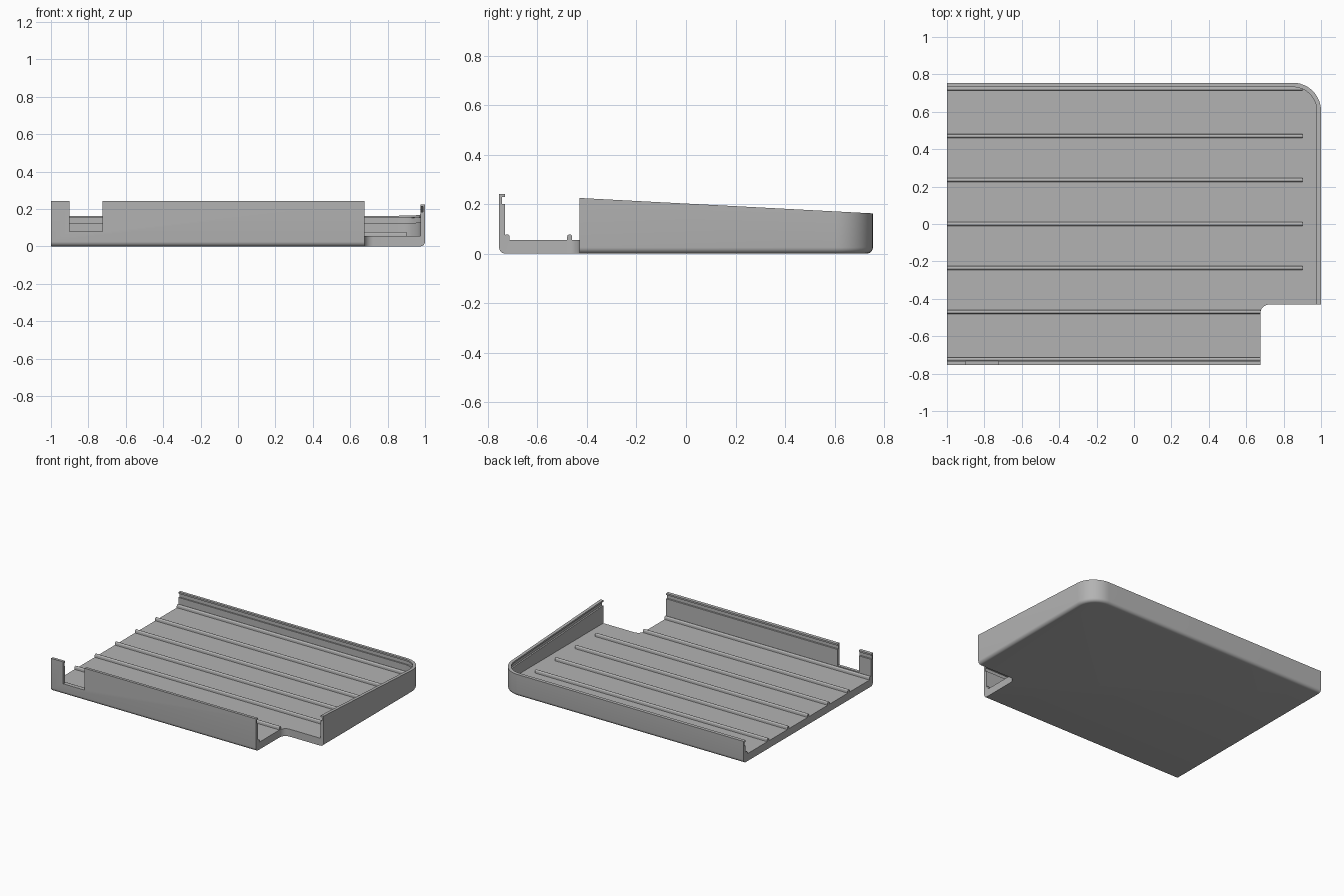
import bpy, bmesh
from math import sin, cos, pi

cube = bpy.data.objects.get("Cube")
if cube:
    bpy.data.objects.remove(cube, do_unlink=True)

HALF_Y, CORNER, FILLET = 0.755, 0.15, 0.025
FLOOR, WALL, GROOVE = 0.055, 0.023, 0.012

grey = bpy.data.materials.new("plain_grey")
grey.use_nodes = True
colour = (0.45, 0.45, 0.45, 1)
grey.diffuse_color = colour
grey.node_tree.nodes["Principled BSDF"].inputs["Base Color"].default_value = colour


def make_object(name, bm):
    bmesh.ops.recalc_face_normals(bm, faces=bm.faces)
    mesh = bpy.data.meshes.new(name)
    bm.to_mesh(mesh)
    bm.free()
    obj = bpy.data.objects.new(name, mesh)
    bpy.context.collection.objects.link(obj)
    mesh.materials.append(grey)
    return obj


def prism(name, points, offset):
    """Extrude a closed outline along an offset."""
    bm = bmesh.new()
    face = bm.faces.new([bm.verts.new(p) for p in points])
    new = bmesh.ops.extrude_face_region(bm, geom=[face])["geom"]
    bmesh.ops.translate(bm, vec=offset, verts=[v for v in new if isinstance(v, bmesh.types.BMVert)])
    return make_object(name, bm)


def select_only(obj):
    bpy.ops.object.select_all(action="DESELECT")
    obj.select_set(True)
    bpy.context.view_layer.objects.active = obj


def cut(obj, cutter):
    cutter.hide_render = True
    mod = obj.modifiers.new("cut", "BOOLEAN")
    mod.operation, mod.solver, mod.object = "DIFFERENCE", "EXACT", cutter
    select_only(obj)
    bpy.ops.object.modifier_apply(modifier=mod.name)
    bpy.data.objects.remove(cutter, do_unlink=True)


def rim(y):
    """Height of the sloping rim."""
    return 0.202 - 0.0525 * y


def path(inset):
    """U-shaped outline, open on the left, with round right corners."""
    r, cx, cy = CORNER - inset, 1 - CORNER, HALF_Y - CORNER
    arc = [i * pi / 24 for i in range(13)]
    front = [(cx + r * sin(a), -cy - r * cos(a)) for a in arc]
    back = [(x, -y) for x, y in reversed(front)]
    return [(-1, -HALF_Y + inset)] + front + back + [(-1, HALF_Y - inset)]


# Tray shell: wall section of (inset, height, height is measured from rim)
section = [(FILLET * (1 - sin(a)), FILLET * (1 - cos(a)), False)
           for a in [i * pi / 12 for i in range(7)]]
section += [(0, 0, True), (WALL, 0, True), (WALL, -0.012, True), (GROOVE, -0.012, True),
            (GROOVE, -0.04, True), (WALL, -0.04, True), (WALL, FLOOR, False)]
bm = bmesh.new()
rings = [[bm.verts.new((x, y, z + (rim(y) if from_rim else 0))) for x, y in path(inset)]
         for inset, z, from_rim in section]
for a, b in zip(rings, rings[1:]):
    for i in range(len(a) - 1):
        bm.faces.new((a[i], a[i + 1], b[i + 1], b[i]))
bm.faces.new(rings[0])
bm.faces.new(rings[-1])
bm.faces.new([r[0] for r in rings] + [r[-1] for r in reversed(rings)])
tray = make_object("tray_shell", bm)

# Front right cut-out with a round inner corner
NX, NY, NR = 0.675, -0.43, 0.05
outline = [(NX + NR * (1 - cos(a)), NY - NR * (1 - sin(a)), -0.1)
           for a in [i * pi / 16 for i in range(9)]]
outline += [(1.1, NY, -0.1), (1.1, -0.9, -0.1), (NX, -0.9, -0.1)]
cut(tray, prism("corner_cutter", outline, (0, 0, 0.5)))

# Opening in the front wall
opening = [(-0.9, -0.9, 0.08), (-0.725, -0.9, 0.08), (-0.725, -0.9, 0.4), (-0.9, -0.9, 0.4)]
cut(tray, prism("opening_cutter", opening, (0, 0.25, 0)))
select_only(tray)
bpy.ops.object.shade_smooth_by_angle(angle=pi / 6)

# Round-topped floor ribs
for i, y in enumerate([-0.723, -0.47, -0.235, 0, 0.235, 0.47, 0.723]):
    r = 0.01
    end = NX if y < NY else 0.9
    points = [(-1, y + r * cos(a), 0.068 + r * sin(a)) for a in [k * pi / 8 for k in range(9)]]
    points += [(-1, y - r, FLOOR - 0.01), (-1, y + r, FLOOR - 0.01)]
    rib = prism(f"floor_rib_{i + 1}", points, (end + 1, 0, 0))
    select_only(rib)
    bpy.ops.object.shade_smooth_by_angle(angle=pi / 6)
